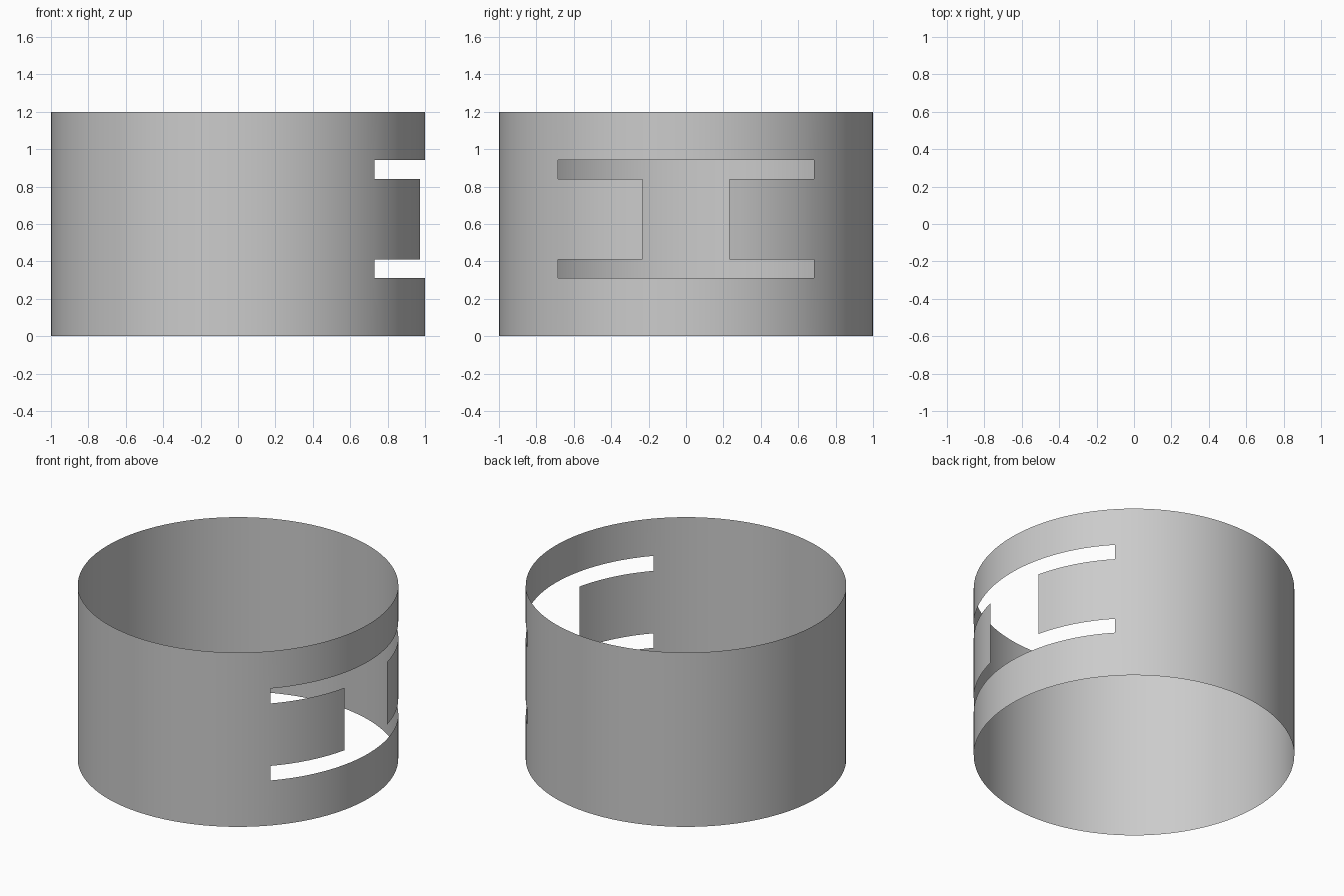
import bpy, bmesh, math

cube = bpy.data.objects.get("Cube")
if cube:
    bpy.data.objects.remove(cube, do_unlink=True)

# Colour
grey = bpy.data.materials.new("plain grey")
grey.use_nodes = True
colour = (0.6, 0.6, 0.6, 1)
grey.diffuse_color = colour
grey.node_tree.nodes["Principled BSDF"].inputs["Base Color"].default_value = colour

# Slot half-widths as angles around the band, measured from +x
wide = math.asin(0.685)
narrow = math.asin(0.233)
heights = [0, 0.31, 0.41, 0.84, 0.943, 1.2]

# Column angles, divided so that the slot edges fall on columns
arcs = [(-wide, -narrow, 8), (-narrow, narrow, 8),
        (narrow, wide, 8), (wide, 2 * math.pi - wide, 76)]
angles = [a + (b - a) * i / n for a, b, n in arcs for i in range(n)]


def in_slot(angle, row):
    """True inside the I-shaped opening."""
    half = {1: wide, 2: narrow, 3: wide}.get(row, 0)
    return abs(angle) < half


# Thin open band with the opening left out
bm = bmesh.new()
columns = [[bm.verts.new((math.cos(a), math.sin(a), z)) for z in heights]
           for a in angles]
count = len(angles)
for i, a in enumerate(angles):
    j = (i + 1) % count
    step = (angles[j] - a) % (2 * math.pi)
    for row in range(len(heights) - 1):
        if not in_slot(a + step / 2, row):
            bm.faces.new((columns[i][row], columns[j][row],
                          columns[j][row + 1], columns[i][row + 1]))
loose = [v for v in bm.verts if not v.link_faces]
bmesh.ops.delete(bm, geom=loose, context="VERTS")

mesh = bpy.data.meshes.new("band")
bm.to_mesh(mesh)
bm.free()
mesh.materials.append(grey)
band = bpy.data.objects.new("band", mesh)
bpy.context.collection.objects.link(band)

# Smooth shading
bpy.context.view_layer.objects.active = band
band.select_set(True)
bpy.ops.object.shade_smooth_by_angle()
